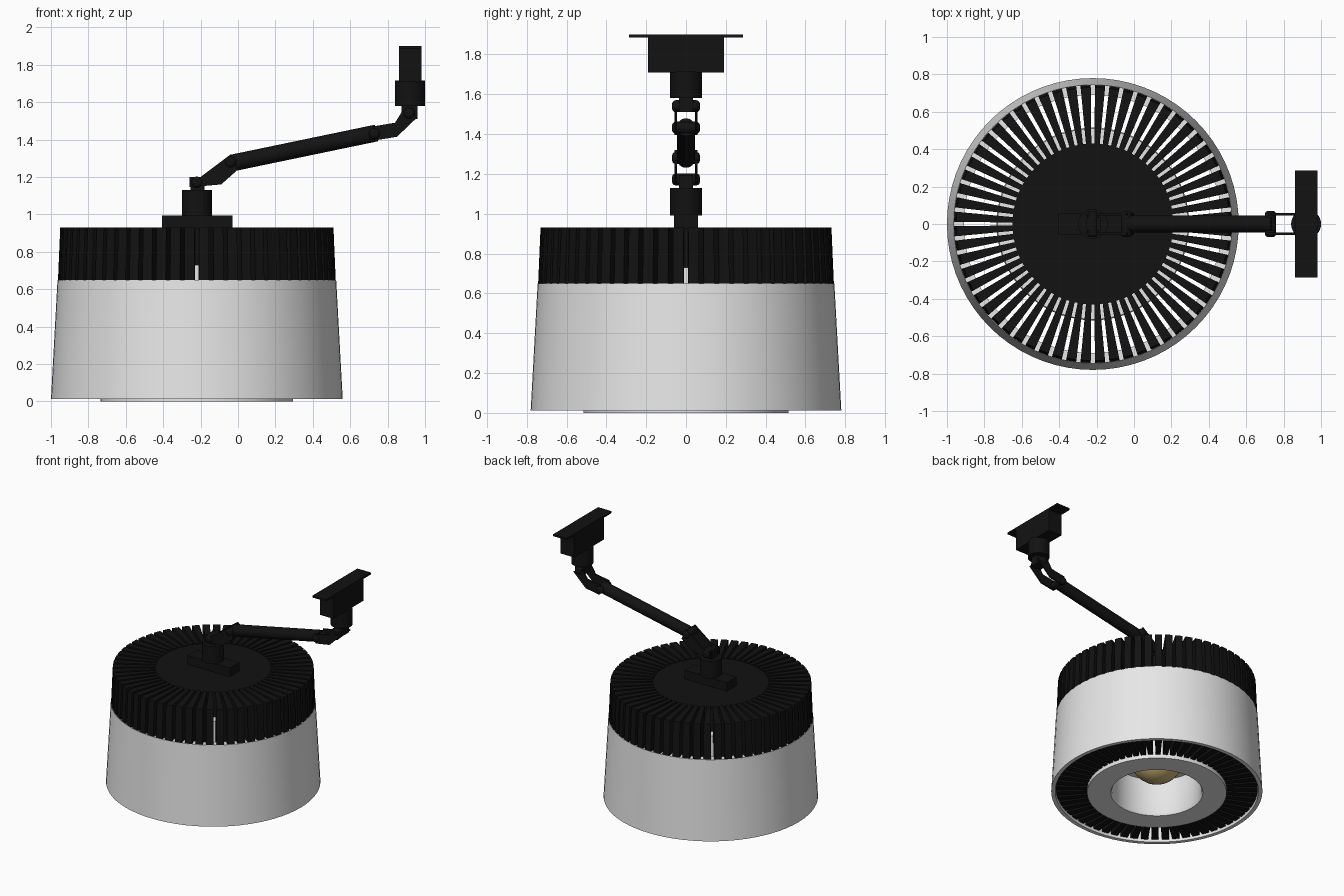
import bpy, bmesh, math
from mathutils import Vector, Matrix

if "Cube" in bpy.data.objects:
    bpy.data.objects.remove(bpy.data.objects["Cube"], do_unlink=True)

CX = -0.22          # lamp axis
MOUNT_X = 0.92      # ceiling mount axis


def material(name, rgb):
    m = bpy.data.materials.new(name)
    m.use_nodes = True
    m.diffuse_color = (*rgb, 1)
    m.node_tree.nodes["Principled BSDF"].inputs["Base Color"].default_value = (*rgb, 1)
    return m


black = material("matte black", (0.006, 0.006, 0.006))
white = material("light grey", (0.8, 0.8, 0.8))
amber = material("warm amber", (0.6, 0.45, 0.18))


def finish(name, bm, mat, smooth=True):
    bmesh.ops.recalc_face_normals(bm, faces=bm.faces)
    mesh = bpy.data.meshes.new(name)
    bm.to_mesh(mesh)
    bm.free()
    mesh.materials.append(mat)
    ob = bpy.data.objects.new(name, mesh)
    bpy.context.collection.objects.link(ob)
    if smooth:
        bpy.ops.object.select_all(action='DESELECT')
        ob.select_set(True)
        bpy.context.view_layer.objects.active = ob
        bpy.ops.object.shade_smooth_by_angle(angle=math.radians(35))
    return ob


def lathe(name, profile, mat, closed=False, x=CX, steps=72):
    bm = bmesh.new()
    pts = profile + profile[:1] if closed else profile
    vs = [bm.verts.new((x + r, 0, z)) for r, z in pts]
    edges = [bm.edges.new(p) for p in zip(vs, vs[1:])]
    bmesh.ops.spin(bm, geom=vs + edges, cent=(x, 0, 0), axis=(0, 0, 1),
                   angle=math.tau, steps=steps, use_merge=True)
    bmesh.ops.remove_doubles(bm, verts=bm.verts, dist=1e-4)
    return finish(name, bm, mat)


def box(name, lo, hi, mat):
    bm = bmesh.new()
    lo, hi = Vector(lo), Vector(hi)
    bmesh.ops.create_cube(bm, size=1, matrix=Matrix.Translation((lo + hi) / 2)
                          @ Matrix.Diagonal((*(hi - lo), 1)))
    return finish(name, bm, mat, False)


def rod(name, a, b, radius, mat, bevel=0.0):
    a, b = Vector(a), Vector(b)
    d = b - a
    bm = bmesh.new()
    bmesh.ops.create_cone(bm, cap_ends=True, segments=32, radius1=radius, radius2=radius,
                          depth=d.length, matrix=Matrix.Translation((a + b) / 2)
                          @ d.to_track_quat('Z', 'Y').to_matrix().to_4x4())
    if bevel:
        rims = [e for e in bm.edges if any(len(f.verts) > 4 for f in e.link_faces)]
        bmesh.ops.bevel(bm, geom=rims, offset=bevel, segments=3, affect='EDGES', profile=0.5)
    return finish(name, bm, mat)


def plate(name, outline, y, thick, mat):
    bm = bmesh.new()
    f = bm.faces.new([bm.verts.new((x, y - thick / 2, z)) for x, z in outline])
    ext = bmesh.ops.extrude_face_region(bm, geom=[f])["geom"]
    bmesh.ops.translate(bm, vec=(0, thick, 0),
                        verts=[v for v in ext if isinstance(v, bmesh.types.BMVert)])
    return finish(name, bm, mat, False)


# Tapered outer shade
lathe("outer_shade", [(0.78, 0.012), (0.745, 0.65), (0.69, 0.65), (0.75, 0.012)], white, True)

# Inner housing with the recessed reflector, and the lens in it
lathe("inner_housing", [(0, 0.73), (0.51, 0.73), (0.515, 0), (0.34, 0),
                        (0.33, 0.02), (0.33, 0.3), (0, 0.3)], white)
lathe("lens", [(0.2 * math.cos(t * math.pi / 16), 0.3 - 0.2 * math.sin(t * math.pi / 16))
               for t in range(9)], amber)

# Heat sink core and radial fins
lathe("heat_sink_core", [(0, 0.925), (0.43, 0.925), (0.43, 0.72), (0, 0.72)], black)
FINS = 60
bm = bmesh.new()
for i in range(FINS):
    turn = Matrix.Translation((CX, 0, 0)) @ Matrix.Rotation((i + 0.5) * math.tau / FINS, 4, 'Z')
    rings = []
    for z, outer in ((0.03, 0.744), (0.65, 0.742), (0.93, 0.73)):
        section = ((0.42, -0.014), (outer, -0.027), (outer, 0.027), (0.42, 0.014))
        rings.append([bm.verts.new(turn @ Vector((r, w, z))) for r, w in section])
    bm.faces.new(rings[0])
    bm.faces.new(rings[-1])
    for low, high in zip(rings, rings[1:]):
        for k in range(4):
            n = (k + 1) % 4
            bm.faces.new((low[k], low[n], high[n], high[k]))
# Keep the fins out of the reflector recess
finish("heat_sink_fins", bm, black, False)

# Base bar and swivel post on the lamp
box("base_bar", (-0.405, -0.06, 0.92), (-0.03, 0.06, 0.995), black)
rod("lower_post", (CX, 0, 0.99), (CX, 0, 1.13), 0.08, black)
box("lower_tongue", (-0.255, -0.035, 1.12), (-0.18, 0.035, 1.195), black)

# Long arm tube
LOW, HIGH = (-0.03, 0, 1.275), (0.74, 0, 1.435)
rod("arm_tube", LOW, HIGH, 0.045, black)

# Paired link plates and pivot knobs
lower_link = [(-0.26, 1.2), (-0.26, 1.145), (-0.09, 1.16), (0.0, 1.24), (-0.04, 1.32), (-0.2, 1.2)]
upper_link = [(0.72, 1.47), (0.73, 1.395), (0.85, 1.415), (0.96, 1.52), (0.88, 1.555), (0.84, 1.49)]
for side, y in (("right", -0.052), ("left", 0.052)):
    plate("lower_link_" + side, lower_link, y, 0.012, black)
    plate("upper_link_" + side, upper_link, y, 0.012, black)
for i, (x, z) in enumerate(((-0.22, 1.172), (-0.04, 1.28), (0.73, 1.432), (0.915, 1.54))):
    rod(f"pivot_knob_{i + 1}", (x, -0.07, z), (x, 0.07, z), 0.03, black, 0.018)

# Ceiling mount
box("upper_tongue", (0.875, -0.035, 1.51), (0.96, 0.035, 1.59), black)
rod("upper_post", (MOUNT_X, 0, 1.58), (MOUNT_X, 0, 1.715), 0.08, black)
box("mount_block", (0.86, -0.19, 1.71), (0.98, 0.19, 1.89), black)
box("mount_plate", (0.86, -0.285, 1.885), (0.98, 0.285, 1.9), black)
